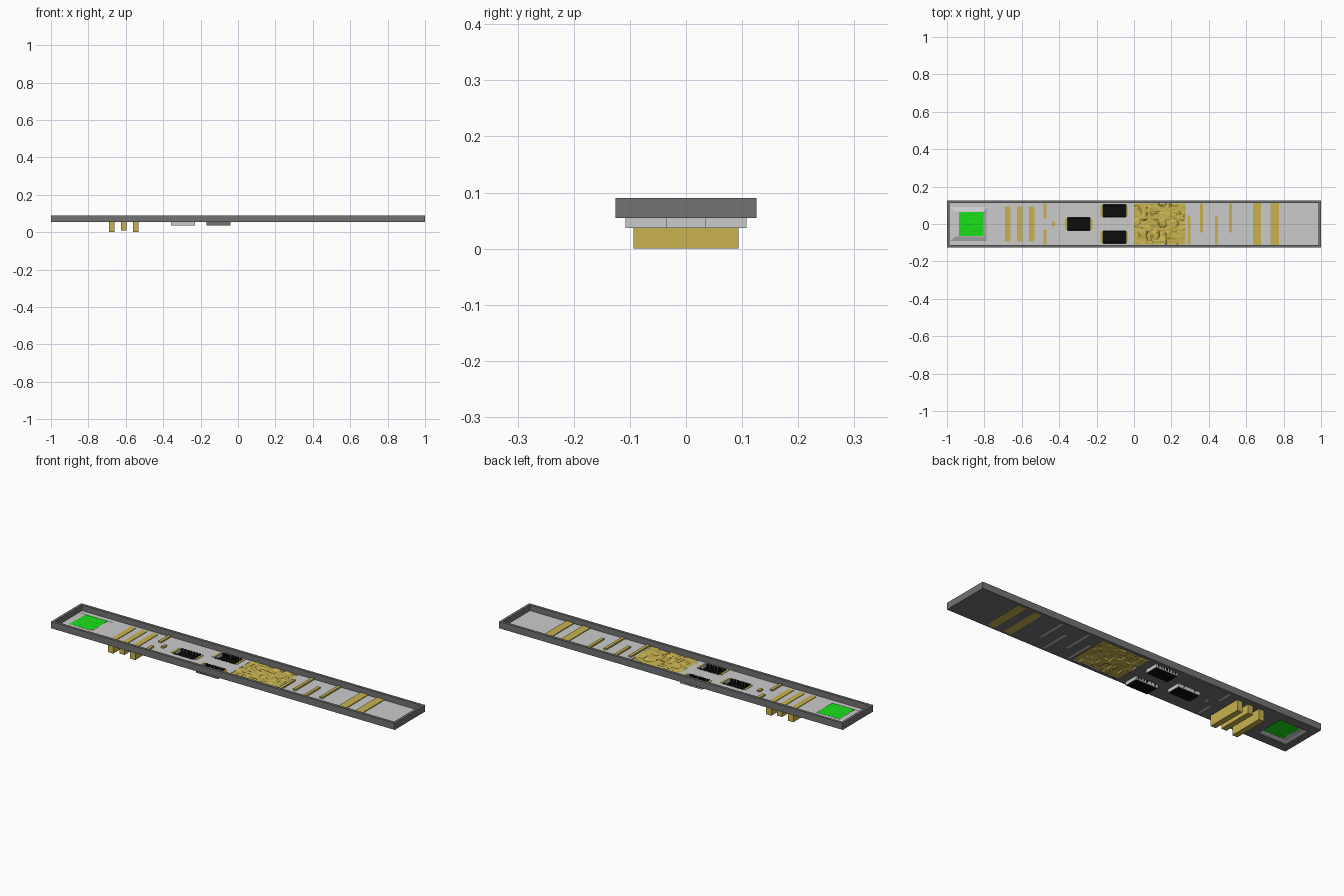
import bpy, bmesh, random
from mathutils import noise, Vector

if "Cube" in bpy.data.objects:
    bpy.data.objects.remove(bpy.data.objects["Cube"])

random.seed(4)


def mat(name, r, g, b):
    m = bpy.data.materials.new(name)
    m.diffuse_color = (r, g, b, 1)
    m.use_nodes = True
    m.node_tree.nodes["Principled BSDF"].inputs["Base Color"].default_value = m.diffuse_color
    return m


DARK = mat("dark grey", 0.17, 0.17, 0.17)
LIGHT = mat("light grey", 0.60, 0.60, 0.60)
GOLD = mat("gold", 0.58, 0.45, 0.08)
GREEN = mat("green", 0.01, 0.75, 0.01)
BLACK = mat("black", 0.004, 0.004, 0.004)


def finish(name, bm, *mats):
    me = bpy.data.meshes.new(name)
    bm.to_mesh(me)
    bm.free()
    ob = bpy.data.objects.new(name, me)
    bpy.context.collection.objects.link(ob)
    for m in mats:
        me.materials.append(m)
    return ob


def add_box(bm, x0, x1, y0, y1, z0, z1):
    vs = bmesh.ops.create_cube(bm, size=1)["verts"]
    for v in vs:
        v.co = ((x0 + x1) / 2 + v.co.x * (x1 - x0),
                (y0 + y1) / 2 + v.co.y * (y1 - y0),
                (z0 + z1) / 2 + v.co.z * (z1 - z0))


def boxes(name, m, *dims):
    bm = bmesh.new()
    for d in dims:
        add_box(bm, *d)
    return finish(name, bm, m)


def cut(ob, tool):
    md = ob.modifiers.new("openings", "BOOLEAN")
    md.object = tool
    md.operation = "DIFFERENCE"
    md.solver = "EXACT"


BASE, FLOOR, TOP = 0.055, 0.060, 0.090

# Layout of the parts that pass through the tray floor
chips = [(-0.105, 0.071), (-0.105, -0.071), (-0.295, 0.0)]
CX, CY = 0.064, 0.037
patch = (0.0, 0.275, -0.11, 0.11)
green = (-0.935, -0.805, -0.065, 0.065)

# Window cutter for chips, textured patch and button
bm = bmesh.new()
for x, y in chips:
    add_box(bm, x - CX, x + CX, y - CY, y + CY, 0.03, 0.08)
add_box(bm, *patch, 0.03, 0.08)
add_box(bm, -0.965, -0.80, -0.078, 0.078, 0.03, 0.08)
cutter = finish("window_cutter", bm)
cutter.hide_render = True
cutter.hide_set(True)

# Tray: thin base, rim on four sides, light floor lining
W, T = 0.126, 0.014
base = boxes("tray_base", DARK, (-1, 1, -W, W, BASE, 0.058))
lining = boxes("floor_lining", LIGHT,
               (-1 + T, 1 - T, -W + T, W - T, 0.058, FLOOR))
cut(base, cutter)
cut(lining, cutter)
boxes("rim", DARK,
      (-1, 1, -W, -W + T, BASE, TOP), (-1, 1, W - T, W, BASE, TOP),
      (-1, -1 + T, -W + T, W - T, BASE, TOP),
      (1 - T, 1, -W + T, W - T, BASE, TOP))

# Chips: open wells with black bottoms, pin teeth and gold end contacts
for i, (x, y) in enumerate(chips):
    t = 0.003
    bm = bmesh.new()
    for s in (-1, 1):
        xa, ya = x + s * CX, y + s * CY
        add_box(bm, min(xa, xa - s * t), max(xa, xa - s * t),
                y - CY, y + CY, 0.037, 0.0605)
        add_box(bm, x - CX, x + CX, min(ya, ya - s * t),
                max(ya, ya - s * t), 0.037, 0.0605)
    well = finish(f"chip_well_{i}", bm, LIGHT, DARK)
    for p in well.data.polygons:
        if p.center.y < -0.1 and p.normal.y < -0.5:
            p.material_index = 1
    boxes(f"chip_body_{i}", BLACK,
          (x - CX + t, x + CX - t, y - CY + t, y + CY - t, 0.0368, 0.042))
    pins = []
    for k in range(7):
        px = x + (k - 3) * 0.0165
        for s in (-1, 1):
            py = y + s * (CY - 0.005)
            pins.append((px - 0.005, px + 0.005, py - 0.005, py + 0.005,
                         0.042, 0.062))
    boxes(f"chip_pins_{i}", BLACK, *pins)
    boxes(f"chip_contacts_{i}", GOLD,
          *[(x + s * 0.068 - 0.006, x + s * 0.068 + 0.006,
             y - 0.03, y + 0.03, 0.0595, 0.062) for s in (-1, 1)])


def rough_sheet(name, m, area, nx, ny, low, high, cell):
    """Thin sheet with blocky uneven relief."""
    x0, x1, y0, y1 = area
    bm = bmesh.new()
    bmesh.ops.create_grid(bm, x_segments=nx, y_segments=ny, size=1)
    for v in bm.verts:
        u, w = v.co.x, v.co.y
        x = x0 + (u + 1) / 2 * (x1 - x0)
        y = y0 + (w + 1) / 2 * (y1 - y0)
        h = 0.6 * noise.cell(Vector((x / cell + 9.1, y / cell + 5.3, 2)))
        h = min(max(0.5 + 0.5 * h + random.uniform(-0.12, 0.12), 0), 1)
        v.co = (x, y, low + h * (high - low))
    return finish(name, bm, m)


# Textured gold patch
rough_sheet("textured_patch", GOLD, patch, 30, 24, 0.053, 0.067, 0.034)

# Green button in a raised sloped frame
bm = bmesh.new()
loops = []
for x0, x1, h, z in ((-0.985, -0.785, 0.09, 0.0602), (-0.955, -0.805, 0.068, 0.070),
                     (green[0], green[1], 0.065, 0.070)):
    loops.append([bm.verts.new(c) for c in ((x0, -h, z), (x1, -h, z),
                                            (x1, h, z), (x0, h, z))])
for a, b in zip(loops, loops[1:]):
    for k in range(4):
        j = (k + 1) % 4
        if (a[k].co - b[k].co).length + (a[j].co - b[j].co).length > 1e-5:
            bm.faces.new((a[k], a[j], b[j], b[k]))
finish("button_frame", bm, LIGHT)
rough_sheet("green_button", GREEN, green, 12, 12, 0.0695, 0.0725, 0.03)

# Downward blades
boxes("blades", GOLD,
      *[(x - 0.015, x + 0.015, -0.094, 0.094, z, 0.063)
        for x, z in ((-0.675, 0.0), (-0.610, 0.010), (-0.547, 0.0))])

# Narrow traces: raised gold bars above, light slots below
traces = [(-0.475, 0.03, 0.11), (-0.475, -0.11, -0.03), (-0.43, -0.014, 0.014),
          (0.295, -0.11, 0.045), (0.36, -0.045, 0.11),
          (0.44, -0.11, 0.045), (0.515, -0.045, 0.11)]
boxes("traces", GOLD,
      *[(x - 0.008, x + 0.008, a, b, 0.058, 0.068) for x, a, b in traces])
boxes("trace_slots", LIGHT,
      *[(x - 0.006, x + 0.006, a, b, 0.0545, 0.057) for x, a, b in traces])

# Wide gold bands across the tray
boxes("bands", GOLD,
      *[(x - 0.022, x + 0.022, -0.112, 0.112, 0.0545, 0.064)
        for x in (0.657, 0.752)])
